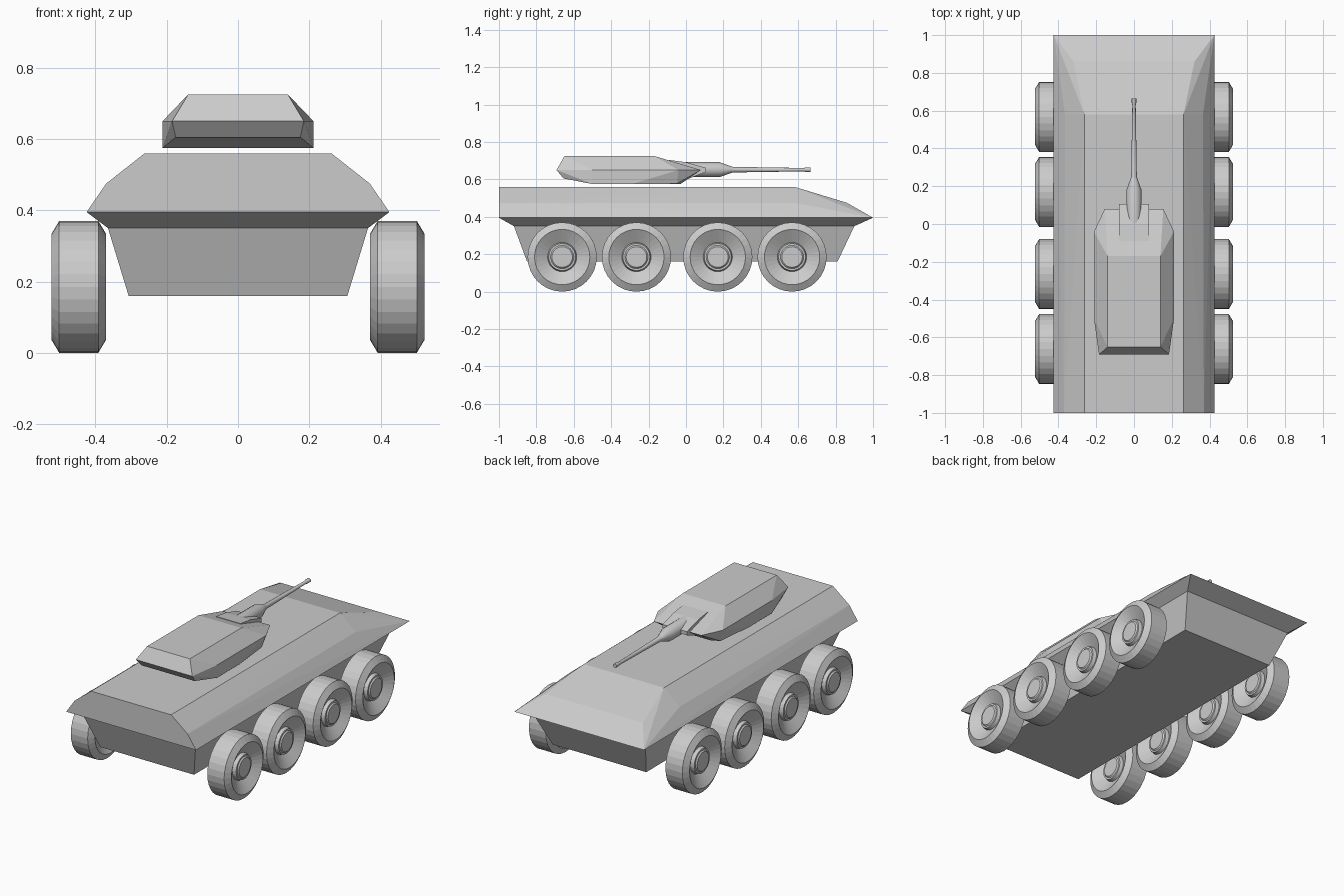
import bpy, bmesh, math
from mathutils import Vector

if "Cube" in bpy.data.objects:
    bpy.data.objects.remove(bpy.data.objects["Cube"])


def finish(bm, name, loc=(0, 0, 0)):
    bmesh.ops.recalc_face_normals(bm, faces=bm.faces[:])
    me = bpy.data.meshes.new(name)
    bm.to_mesh(me)
    bm.free()
    ob = bpy.data.objects.new(name, me)
    ob.location = loc
    bpy.context.collection.objects.link(ob)
    return ob


def add_hull(bm, half_points):
    """Faceted convex shell from points mirrored over x."""
    verts = [bm.verts.new((s * x, y, z)) for x, y, z in half_points for s in (1, -1)]
    res = bmesh.ops.convex_hull(bm, input=verts)
    junk = {v for v in res["geom_interior"] + res["geom_unused"]
            if isinstance(v, bmesh.types.BMVert)}
    if junk:
        bmesh.ops.delete(bm, geom=list(junk), context='VERTS')


def clean(bm):
    bmesh.ops.remove_doubles(bm, verts=bm.verts[:], dist=0.0005)
    bmesh.ops.dissolve_limit(bm, angle_limit=math.radians(1),
                             verts=bm.verts[:], edges=bm.edges[:])


def lathe(name, profile, segs, axis, loc):
    """Revolve (distance, radius) pairs around the x or y axis, capped."""
    bm = bmesh.new()
    rings = []
    for d, r in profile:
        ring = []
        for i in range(segs):
            a = 2 * math.pi * i / segs
            u, w = r * math.cos(a), r * math.sin(a)
            ring.append(bm.verts.new((d, u, w) if axis == 'x' else (u, d, w)))
        rings.append(ring)
    for a, b in zip(rings, rings[1:]):
        for i in range(segs):
            j = (i + 1) % segs
            bm.faces.new((a[i], a[j], b[j], b[i]))
    bm.faces.new(rings[0])
    bm.faces.new(rings[-1])
    return finish(bm, name, loc)


# Hull: sloped upper body with overhanging lip, and a tapered lower tub
neck = [(0.365, -0.92, 0.35), (0.365, 0.90, 0.35)]
upper = [(0.262, -1, 0.56), (0.262, 0.58, 0.56),
         (0.37, -1, 0.475), (0.365, 0.58, 0.475), (0.32, 0.86, 0.475),
         (0.425, -1, 0.395), (0.425, 1, 0.395)]
tub = [(0.307, -0.85, 0.16), (0.307, 0.81, 0.16)]
bm = bmesh.new()
add_hull(bm, upper + neck)
add_hull(bm, neck + tub)
inner = [f for f in bm.faces if all(abs(v.co.z - 0.35) < 1e-4 for v in f.verts)]
bmesh.ops.delete(bm, geom=inner, context='FACES')
clean(bm)
finish(bm, "hull")

# Turret: low faceted shell
bm = bmesh.new()
add_hull(bm, [
    (0.14, -0.65, 0.725), (0.14, -0.17, 0.725),
    (0.185, -0.692, 0.65), (0.212, -0.5, 0.65), (0.212, -0.04, 0.65), (0.155, 0.08, 0.65),
    (0.175, -0.655, 0.605), (0.212, -0.5, 0.575), (0.212, -0.29, 0.575),
    (0.19, -0.05, 0.577), (0.14, -0.03, 0.575)])
clean(bm)
finish(bm, "turret")

# Mantlet: wedge block in the turret nose
bm = bmesh.new()
add_hull(bm, [(0.08, -0.09, 0.704), (0.08, 0.0, 0.692), (0.08, 0.105, 0.662),
              (0.08, 0.105, 0.64), (0.08, -0.02, 0.59), (0.08, -0.09, 0.59)])
clean(bm)
finish(bm, "mantlet")

# Gun: shroud, tapered barrel and small muzzle
gun = lathe("gun", [(-0.1, 0.04), (0.18, 0.04), (0.24, 0.018), (0.25, 0.015),
                    (0.63, 0.009), (0.64, 0.012), (0.665, 0.012)],
            16, 'y', (0, 0, 0.652))
bpy.ops.object.select_all(action='DESELECT')
gun.select_set(True)
bpy.context.view_layer.objects.active = gun
bpy.ops.object.shade_smooth_by_angle(angle=math.radians(30))

# Wheels: chamfered tyre, dished rim and hub on both faces
half = [(0.055, 0.058), (0.062, 0.05)]
outer = [(0.077, 0.15), (0.055, 0.185)]
rim = [(0.062, 0.055), (0.055, 0.062), (0.055, 0.072), (0.035, 0.078), (0.077, 0.148), (0.055, 0.185)]
profile = rim + [(-d, r) for d, r in reversed(rim)]
for side, s in (("right", 1), ("left", -1)):
    for n, y in enumerate((-0.662, -0.265, 0.17, 0.567), 1):
        lathe(f"wheel_{side}_{n}", profile, 32, 'x', (s * 0.447, y, 0.185))
